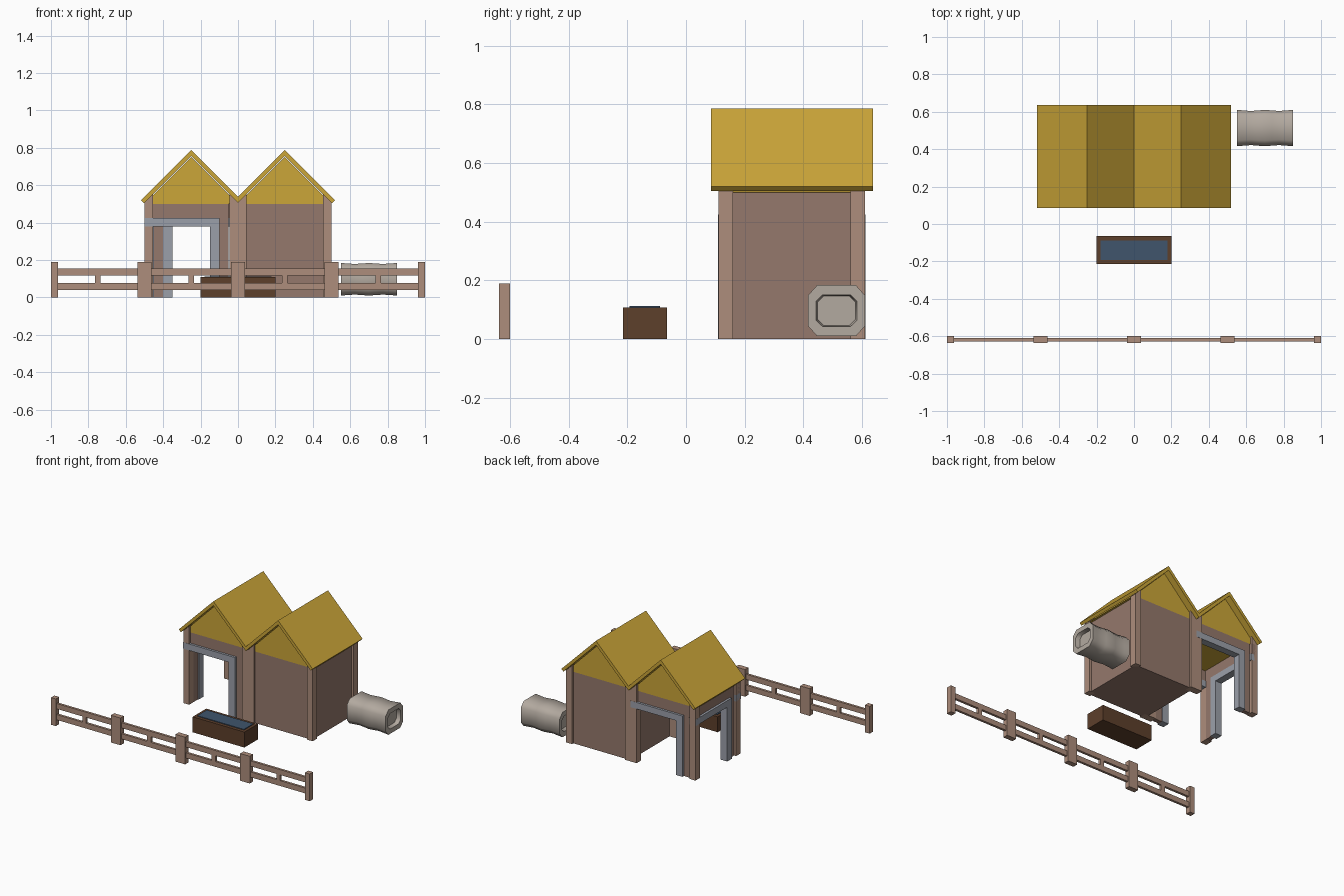
import bpy, bmesh, math
from mathutils import Matrix

if "Cube" in bpy.data.objects:
    bpy.data.objects.remove(bpy.data.objects["Cube"])

def mat(name, c):
    m = bpy.data.materials.new(name)
    m.diffuse_color = (*c, 1)
    m.use_nodes = True
    m.node_tree.nodes["Principled BSDF"].inputs["Base Color"].default_value = m.diffuse_color
    return m

THATCH = mat("thatch", (0.60, 0.38, 0.04))
WALL = mat("wall", (0.30, 0.19, 0.15))
WOOD = mat("pale_wood", (0.42, 0.27, 0.20))
STONE = mat("stone", (0.33, 0.35, 0.40))
DARK = mat("dark_wood", (0.11, 0.05, 0.024))
WATER = mat("water", (0.05, 0.09, 0.15))
BALE = mat("bale", (0.45, 0.40, 0.35))

def finish(name, bm, m):
    bmesh.ops.recalc_face_normals(bm, faces=bm.faces)
    me = bpy.data.meshes.new(name)
    bm.to_mesh(me)
    bm.free()
    ob = bpy.data.objects.new(name, me)
    bpy.context.collection.objects.link(ob)
    me.materials.append(m)
    return ob

def extrude(name, pts, y0, y1, m):
    """Extrude an xz profile from y0 to y1."""
    bm = bmesh.new()
    a = [bm.verts.new((x, y0, z)) for x, z in pts]
    b = [bm.verts.new((x, y1, z)) for x, z in pts]
    bm.faces.new(a)
    bm.faces.new(b[::-1])
    for i in range(len(pts)):
        j = (i + 1) % len(pts)
        bm.faces.new((a[i], b[i], b[j], a[j]))
    return finish(name, bm, m)

def box(name, x0, x1, y0, y1, z0, z1, m):
    return extrude(name, [(x0, z0), (x1, z0), (x1, z1), (x0, z1)], y0, y1, m)

# Double-pitched roof slab
C, T, V = 0.787, 0.757, 0.25
extrude("roof", [(-0.5175, 0.5195), (-V, C), (0, C - V), (V, C), (0.5175, 0.5195),
                 (0.5025, 0.5045), (V, T), (0, T - V), (-V, T), (-0.5025, 0.5045)],
        0.085, 0.637, THATCH)

# Gables and sloped-top corner posts of both bays
Y0, Y1 = 0.11, 0.61
for side, c in (("left", -V), ("right", V)):
    extrude(side + "_gable", [(c - 0.25, 0.5), (c + 0.25, 0.5), (c, 0.752)], Y0 + 0.015, Y1 - 0.015, THATCH)
    for s in (-1, 1):
        o, i = c + s * 0.25, c + s * 0.205
        for end, y in (("front", Y0), ("back", Y1 - 0.05)):
            extrude(f"{side}_{end}_post", [(o, 0), (i, 0), (i, 0.55), (o, 0.505)], y, y + 0.05, WOOD)

# Closed right bay
box("closed_bay", 0.015, 0.485, Y0 + 0.015, Y1 - 0.015, 0, 0.5, WALL)

# Open left bay: the same wall and doorway turned to three sides
for side, ang in (("front", 0), ("left", -90), ("back", 180)):
    parts = [
        extrude(side + "_open_wall", [(-0.25, 0.42), (0.15, 0.42), (0.15, 0), (0.2, 0),
                                      (0.2, 0.5), (-0.25, 0.5)], -0.235, -0.205, WALL),
        extrude(side + "_door_frame", [(-0.25, 0.38), (0.1, 0.38), (0.1, 0), (0.15, 0),
                                       (0.15, 0.425), (-0.25, 0.425)], -0.251, -0.2, STONE)]
    M = Matrix.Translation((-V, 0.36, 0)) @ Matrix.Rotation(math.radians(ang), 4, 'Z')
    for p in parts:
        p.data.transform(M)

# Fence
for i in range(4):
    x = -1 + i * 0.5
    for px in (x, x + 0.463):
        box("fence_post", px, px + 0.037, -0.637, -0.6, 0, 0.19, WOOD)
    for z in (0.04, 0.117):
        box("fence_rail", x + 0.037, x + 0.463, -0.627, -0.61, z, z + 0.037, WOOD)
    box("fence_brace", x + 0.235, x + 0.265, -0.627, -0.61, 0.077, 0.117, WOOD)

# Water trough
box("trough", -0.2, 0.2, -0.215, -0.065, 0, 0.108, DARK)
box("trough_water", -0.18, 0.18, -0.192, -0.088, 0.09, 0.113, WATER)

# Wavy bale with recessed ends
bm = bmesh.new()
octagon = [(-1, -.6), (-.68, -1), (.68, -1), (1, -.6), (1, .6), (.68, 1), (-.68, 1), (-1, .6)]
stations = [(0.58, 0.66, 0.58), (0.55, 0.72, 0.62), (0.55, 0.95, 0.95)]
for k in range(9):
    t = k / 8
    w = 0.97 + 0.03 * math.cos(t * math.tau * 2)
    stations.append((0.55 + 0.3 * t, w, w))
stations += [(0.85, 0.72, 0.62), (0.82, 0.66, 0.58)]
rings = []
for x, sy, sz in stations:
    hole = sy < 0.8
    rings.append([bm.verts.new((x, 0.513 + 0.097 * sy * (a * (1.0 if not hole else 1)),
                                0.097 + 0.087 * sz * b)) for a, b in octagon])
for r, q in zip(rings, rings[1:]):
    for i in range(8):
        j = (i + 1) % 8
        bm.faces.new((r[i], r[j], q[j], q[i]))
bm.faces.new(rings[0])
bm.faces.new(rings[-1])
bale = finish("bale", bm, BALE)
bpy.context.view_layer.objects.active = bale
bale.select_set(True)
bpy.ops.object.shade_smooth_by_angle(angle=math.radians(60))
